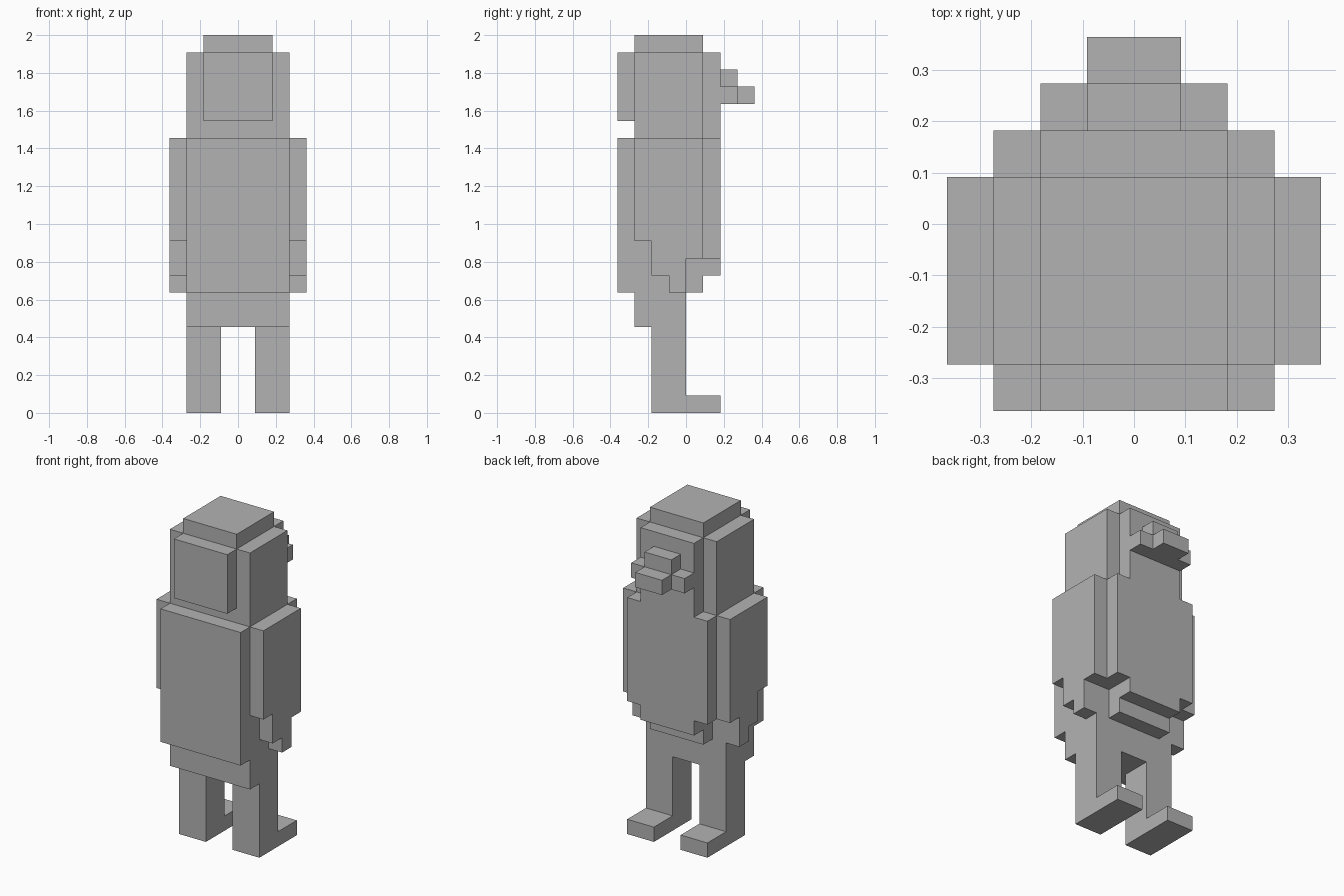
import bpy
import bmesh
from mathutils import Vector

UNIT = 1 / 11  # edge length of one block

default_cube = bpy.data.objects.get("Cube")
if default_cube:
    bpy.data.objects.remove(default_cube, do_unlink=True)

# Single flat colour
grey = bpy.data.materials.new("plain grey")
grey.use_nodes = True
colour = (0.45, 0.45, 0.45, 1)
grey.diffuse_color = colour
grey.node_tree.nodes["Principled BSDF"].inputs["Base Color"].default_value = colour


def add_object(name, bm):
    """Turn a bmesh drawn in block units into a flat shaded object."""
    bmesh.ops.scale(bm, vec=Vector((UNIT, UNIT, UNIT)), verts=bm.verts)
    bmesh.ops.recalc_face_normals(bm, faces=bm.faces)
    mesh = bpy.data.meshes.new(name)
    bm.to_mesh(mesh)
    bm.free()
    mesh.materials.append(grey)
    obj = bpy.data.objects.new(name, mesh)
    bpy.context.collection.objects.link(obj)
    return obj


def block(name, x_range, y_range, z_range):
    """Box spanning the given ranges."""
    ranges = (x_range, y_range, z_range)
    bm = bmesh.new()
    bmesh.ops.create_cube(bm, size=1)
    bmesh.ops.scale(bm, vec=Vector([hi - lo for lo, hi in ranges]), verts=bm.verts)
    bmesh.ops.translate(bm, vec=Vector([(hi + lo) / 2 for lo, hi in ranges]), verts=bm.verts)
    return add_object(name, bm)


def centred(name, half_width, y_range, z_range):
    """Box symmetric about the middle plane."""
    return block(name, (-half_width, half_width), y_range, z_range)


def side_profile(name, outline, x_range):
    """Extrude a (y, z) outline sideways across x_range."""
    lo, hi = x_range
    bm = bmesh.new()
    face = bm.faces.new([bm.verts.new((lo, y, z)) for y, z in outline])
    result = bmesh.ops.extrude_face_region(bm, geom=[face])
    moved = [v for v in result["geom"] if isinstance(v, bmesh.types.BMVert)]
    bmesh.ops.translate(bm, vec=Vector((hi - lo, 0, 0)), verts=moved)
    return add_object(name, bm)


# Stepped outlines seen from the side
arm_outline = [(-3, 16), (-3, 10), (-2, 10), (-2, 8), (-1, 8),
               (-1, 7), (0, 7), (0, 9), (1, 9), (1, 16)]
leg_outline = [(-2, 0), (2, 0), (2, 1), (0, 1), (0, 5), (-2, 5)]
torso_outline = [(-3, 5), (0, 5), (0, 9), (1, 9), (1, 16), (-3, 16)]

# Paired limbs
for side, sign in (("left", 1), ("right", -1)):
    side_profile(side + "_arm", arm_outline, sorted((3 * sign, 4 * sign)))
    side_profile(side + "_leg", leg_outline, sorted((sign, 3 * sign)))

# Torso with hips, chest and back padding
side_profile("torso", torso_outline, (-3, 3))
centred("front_panel", 3, (-4, -3), (7, 16))
centred("back_panel", 3, (1, 2), (9, 16))
centred("back_panel_hem", 2, (1, 2), (8, 9))
centred("lower_back", 2, (0, 1), (7, 9))

# Head and its raised panels
centred("head", 3, (-3, 1), (16, 21))
centred("head_top", 2, (-3, 1), (21, 22))
centred("head_front_panel", 2, (-4, -3), (17, 21))
centred("head_back_panel", 2, (1, 2), (16, 21))

# Stepped projection on the back of the head
centred("projection_base", 2, (2, 3), (18, 19))
centred("projection_top", 1, (2, 3), (19, 20))
centred("projection_tip", 1, (3, 4), (18, 19))
